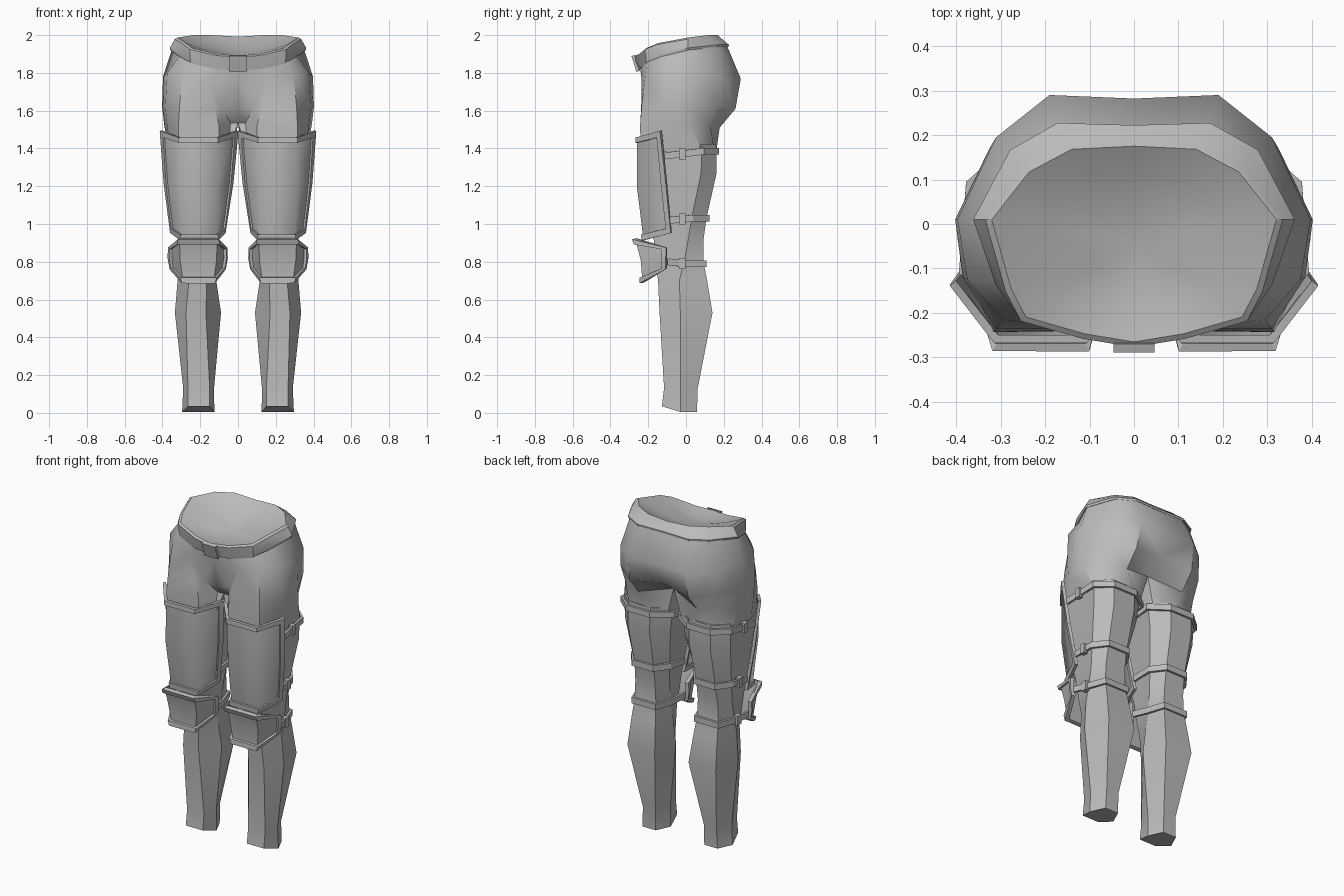
import bpy, bmesh
from mathutils import Vector, Matrix

grey = bpy.data.materials.new("armour grey")
grey.diffuse_color = (0.5, 0.5, 0.5, 1)


def finish(name, bm, thickness=0, mirror=True, angle=0.5):
    """Turn a bmesh into a mirrored, smooth-by-angle object."""
    bmesh.ops.remove_doubles(bm, verts=bm.verts, dist=0.002)
    me = bpy.data.meshes.new(name)
    bm.to_mesh(me)
    bm.free()
    ob = bpy.data.objects.new(name, me)
    bpy.context.collection.objects.link(ob)
    me.materials.append(grey)
    if thickness:
        s = ob.modifiers.new("thickness", 'SOLIDIFY')
        s.thickness, s.offset, s.use_even_offset = thickness, 1, True
    if mirror:
        ob.modifiers.new("mirror", 'MIRROR')
    bpy.ops.object.select_all(action='DESELECT')
    ob.select_set(True)
    bpy.context.view_layer.objects.active = ob
    bpy.ops.object.convert(target='MESH')
    bpy.ops.object.shade_smooth_by_angle(angle=angle)
    return ob


def sheet(name, rows, wrap=False, caps=False, border=False, thickness=0, angle=0.5):
    """Skin rows of points, listed top to bottom and left to right."""
    bm = bmesh.new()
    vs = [[bm.verts.new(p) for p in r] for r in rows]
    nr, nc = len(rows), len(rows[0])
    cols = nc if wrap else nc - 1
    for i in range(nr - 1):
        for j in range(cols):
            if border and 0 < i < nr - 2 and 0 < j < nc - 2:
                continue
            k = (j + 1) % nc
            q = [vs[i][j], vs[i + 1][j], vs[i + 1][k], vs[i][k]]
            if all(abs(v.co.x) < 1e-4 for v in q):
                continue
            bm.faces.new(q)
    if caps:
        bm.faces.new(vs[0])
        bm.faces.new(vs[-1][::-1])
    for v in list(bm.verts):
        if not v.link_faces:
            bm.verts.remove(v)
    return finish(name, bm, thickness, angle=angle)


def box(name, loc, size, tilt=0, mirror=True):
    bm = bmesh.new()
    mat = Matrix.Translation(loc) @ Matrix.Rotation(tilt, 4, 'X') @ Matrix.Diagonal((*size, 1))
    bmesh.ops.create_cube(bm, size=1, matrix=mat)
    return finish(name, bm, mirror=mirror)


def mix(a, b, t):
    return Vector(a).lerp(Vector(b), t)


# Hips and upper thigh: half rings from front centre round the outside to the back
hips = [
    [(0, -.245, 1.85), (.06, -.243, 1.85), (.12, -.235, 1.85), (.24, -.205, 1.88), (.295, -.13, 1.91),
     (.345, .01, 1.94), (.265, .155, 1.96), (.165, .21, 1.96), (0, .205, 1.96), (0, 0, 1.9)],
    [(0, -.235, 1.77), (.168, -.236, 1.77), (.168, -.236, 1.77), (.295, -.215, 1.79), (.375, -.125, 1.80),
     (.397, .01, 1.78), (.31, .195, 1.77), (.19, .29, 1.77), (0, .282, 1.77), (0, 0, 1.77)],
    [(0, -.205, 1.61), (.085, -.21, 1.62), (.125, -.237, 1.62), (.31, -.235, 1.62), (.385, -.12, 1.62),
     (.402, .01, 1.62), (.325, .17, 1.63), (.2, .262, 1.61), (0, .235, 1.64), (0, 0, 1.62)],
    [(0, -.14, 1.535), (.04, -.14, 1.535), (.1, -.24, 1.52), (.315, -.243, 1.52), (.375, -.12, 1.52),
     (.39, .03, 1.52), (.32, .13, 1.52), (.2, .178, 1.51), (0, .12, 1.56), (0, 0, 1.53)],
    [(.05, -.17, 1.38), (.05, -.17, 1.38), (.1, -.24, 1.38), (.315, -.24, 1.38), (.36, -.12, 1.38),
     (.362, .085, 1.38), (.28, .15, 1.38), (.13, .16, 1.38), (.05, .11, 1.38), (.028, .07, 1.38)],
]
sheet("hips", hips, wrap=True, angle=0.72)

# Leg: six-sided rings
# z, front x pair, front y, side x pair, side y, back x pair, back y
leg_rows = [
    (1.42, .10, .315, -.235, .028, .362, .085, .13, .28, .16),
    (1.27, .11, .31, -.22, .05, .358, .08, .135, .28, .162),
    (1.03, .13, .29, -.19, .09, .33, .03, .145, .275, .108),
    (.91, .145, .28, -.17, .105, .32, .01, .145, .28, .092),
    (.80, .155, .27, -.16, .11, .32, -.01, .14, .285, .092),
    (.70, .165, .26, -.148, .115, .32, -.035, .13, .29, .112),
    (.53, .17, .275, -.14, .09, .334, -.03, .115, .30, .14),
    (.13, .15, .265, -.116, .127, .29, -.03, .165, .25, .062),
    (.01, .15, .265, -.128, .125, .296, -.03, .165, .255, .058),
]
leg = [[(a, fy, z), (b, fy, z), (d, sy, z), (f, by, z), (e, by, z), (c, sy, z)]
       for z, a, b, fy, c, d, sy, e, f, by in leg_rows]
leg[-1] = [(x, y, .035 if y < -.1 else .005) for x, y, z in leg[-1]]
sheet("leg", leg, wrap=True, caps=True)

# Belt band round the waist
rim = [(0, -.265, 1.892), (.11, -.247, 1.9), (.243, -.209, 1.932), (.276, -.146, 1.958),
       (.32, .01, 1.987), (.236, .117, 2), (.14, .168, 2), (0, .175, 1.992)]
low = [(0, -.252, 1.815), (.12, -.246, 1.82), (.25, -.21, 1.85), (.308, -.135, 1.885),
       (.358, .01, 1.92), (.276, .165, 1.937), (.17, .225, 1.937), (0, .22, 1.937)]


def grow(points, k, dz=0):
    return [(x * k, y * k, z + dz) for x, y, z in points]


sheet("belt", [rim, grow(rim, 1.045, -.008), grow(low, 1.01, .012), low, grow(low, .93, .01)])

# Shallow dished surface closing the waist
dish = [rim]
for k, sink in ((.7, .025), (.35, .04), (0, .045)):
    dish.append([Vector((x * k, y * k - .04 * (1 - k), 1.94 + (z - 1.94) * k - sink)) for x, y, z in rim])
sheet("waist_cap", [r[::-1] for r in dish][::-1][::-1] and [r for r in dish[::-1]], angle=1.2)
box("belt_buckle", (0, -.266, 1.85), (.092, .02, .088), tilt=.3, mirror=False)


# Curved guard plate with a raised frame along its border
def guard(name, rows, u, v, thick):
    def widen(r):
        a, b, c, d = r
        return [Vector(a), mix(a, b, u), Vector(b), Vector(c), mix(d, c, u), Vector(d)]
    rows = [widen(r) for r in rows]
    first = [mix(p, q, v) for p, q in zip(rows[0], rows[1])]
    last = [mix(p, q, v) for p, q in zip(rows[-1], rows[-2])]
    rows = [rows[0], first] + rows[1:-1] + [last, rows[-1]]
    sheet(name, rows, thickness=.008, angle=1.2)
    sheet(name + "_frame", rows, border=True, thickness=thick)


guard("thigh_plate", [
    [(.012, -.128, 1.495), (.115, -.25, 1.458), (.305, -.25, 1.458), (.400, -.128, 1.495)],
    [(.04, -.10, 1.22), (.118, -.252, 1.2), (.305, -.252, 1.2), (.378, -.10, 1.22)],
    [(.083, -.075, .955), (.12, -.217, .915), (.29, -.217, .915), (.343, -.075, .955)],
], .17, .11, .018)

guard("knee_plate", [
    [(.078, -.10, .875), (.115, -.262, .925), (.305, -.262, .925), (.350, -.10, .875)],
    [(.075, -.10, .82), (.12, -.232, .81), (.30, -.232, .81), (.352, -.10, .82)],
    [(.085, -.10, .765), (.135, -.222, .69), (.285, -.222, .69), (.342, -.10, .765)],
], .17, .25, .022)

# Straps round the back of the leg, each with a small buckle on the outer side
straps = [
    ("upper", 1.36, 1.385, [(.38, -.115), (.364, .088), (.28, .162), (.13, .162), (.026, .088), (.026, -.115)]),
    ("middle", 1.02, 1.03, [(.345, -.085), (.333, .033), (.275, .11), (.145, .11), (.087, .033), (.08, -.085)]),
    ("knee", .80, .79, [(.345, -.10), (.323, -.007), (.285, .095), (.14, .095), (.107, -.007), (.085, -.10)]),
]
for name, z0, z1, path in straps:
    zs = [z0, z1, z1, z1, z1, z0]
    rows = [[(x, y, z + h) for (x, y), z in zip(path, zs)] for h in (.018, -.018)]
    sheet(name + "_strap", rows, thickness=.014)
    y = -.02
    t = (y - path[0][1]) / (path[1][1] - path[0][1])
    x = path[0][0] + t * (path[1][0] - path[0][0])
    box(name + "_strap_buckle", (x + .01, y, z0 + t * (z1 - z0)), (.028, .035, .058))
